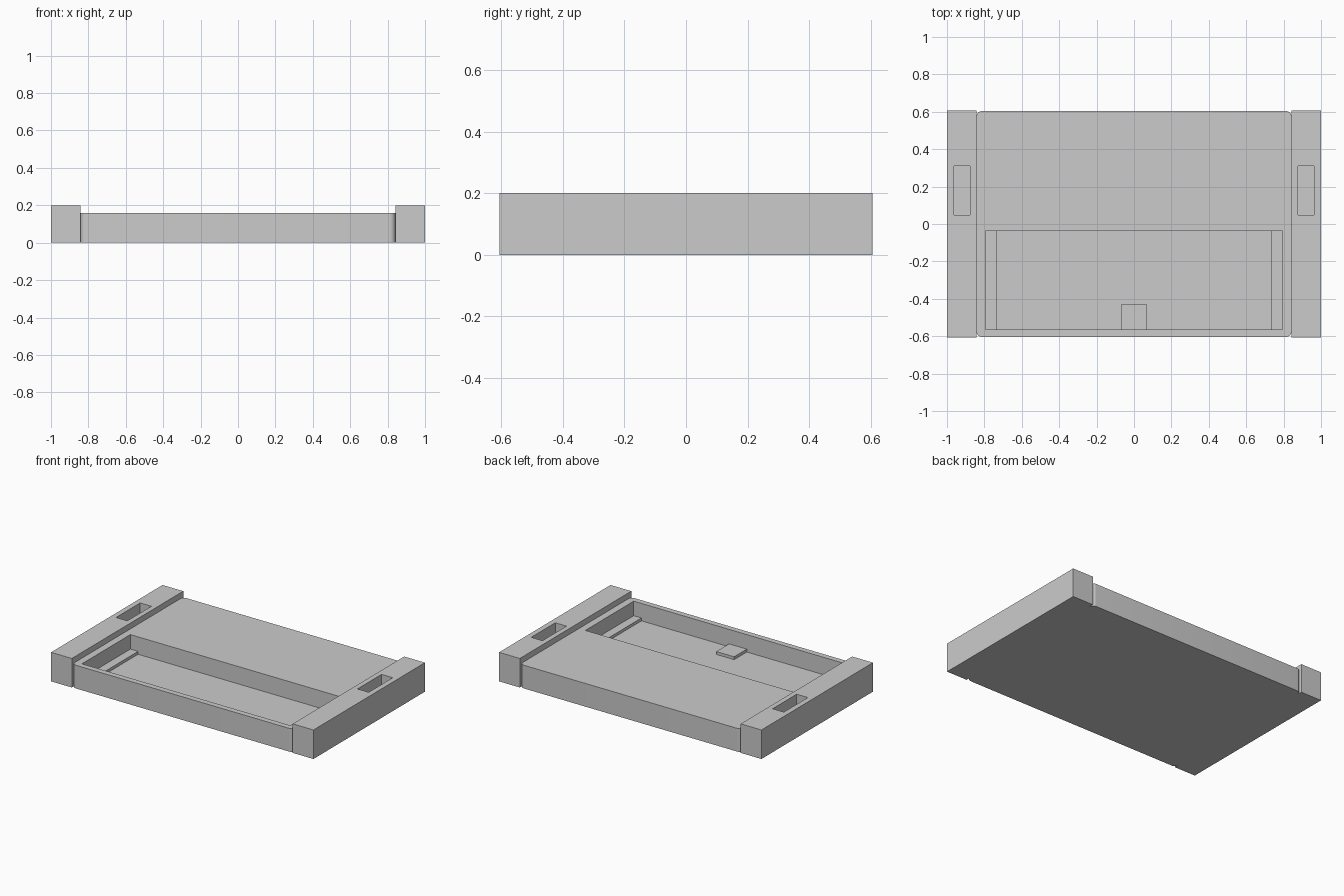
import bpy
import bmesh
from mathutils import Vector

default = bpy.data.objects.get("Cube")
if default:
    bpy.data.objects.remove(default, do_unlink=True)

# One plain grey for the whole model
grey = bpy.data.materials.new("plain grey")
grey.use_nodes = True
colour = (0.6, 0.6, 0.6, 1)
grey.diffuse_color = colour
grey.node_tree.nodes["Principled BSDF"].inputs["Base Color"].default_value = colour

FLOOR = 0.04   # height of the pocket floors
STEP = 0.06    # top of the raised details on the floor
DEPTH = 0.607  # half depth of the side rails


def box(name, x, y, z, corner=0):
    """Box from (min, max) ranges, with optional rounded upright edges."""
    bm = bmesh.new()
    bmesh.ops.create_cube(bm, size=1)
    for v in bm.verts:
        v.co = Vector([r[0] if c < 0 else r[1] for c, r in zip(v.co, (x, y, z))])
    if corner:
        upright = [e for e in bm.edges
                   if abs(e.verts[0].co.z - e.verts[1].co.z) > 0.01]
        bmesh.ops.bevel(bm, geom=upright, offset=corner, segments=8,
                        profile=0.5, affect='EDGES')
    mesh = bpy.data.meshes.new(name)
    bm.to_mesh(mesh)
    bm.free()
    mesh.materials.append(grey)
    obj = bpy.data.objects.new(name, mesh)
    bpy.context.collection.objects.link(obj)
    return obj


def cut(target, x, y):
    """Sink a rectangular pocket into the top of a part."""
    cutter = box("pocket_cutter", x, y, (FLOOR, 0.4))
    cutter.hide_render = True
    mod = target.modifiers.new("pocket", 'BOOLEAN')
    mod.operation = 'DIFFERENCE'
    mod.solver = 'EXACT'
    mod.object = cutter
    bpy.context.view_layer.objects.active = target
    bpy.ops.object.modifier_apply(modifier=mod.name)
    bpy.data.objects.remove(cutter, do_unlink=True)


# Central body with rounded corners and a long front tray
body = box("body", (-0.842, 0.842), (-0.604, 0.604), (0, 0.16), corner=0.03)
tray_y = (-0.565, -0.038)
cut(body, (-0.794, 0.794), tray_y)
bpy.ops.object.select_all(action='DESELECT')
body.select_set(True)
bpy.context.view_layer.objects.active = body
bpy.ops.object.shade_smooth_by_angle(angle=0.5)

# Raised tab against the front wall of the tray
box("tray_tab", (-0.068, 0.068), (tray_y[0], -0.427), (FLOOR, STEP))

# Side rails with slots, and ledges at the ends of the tray
for side, s in (("left", 1), ("right", -1)):
    def span(a, b):
        return tuple(sorted((a * s, b * s)))
    rail = box(side + "_rail", span(0.842, 1), (-DEPTH, DEPTH), (0, 0.2))
    cut(rail, span(0.877, 0.963), (0.048, 0.31))
    box(side + "_tray_ledge", span(0.735, 0.794), tray_y, (FLOOR, STEP))
